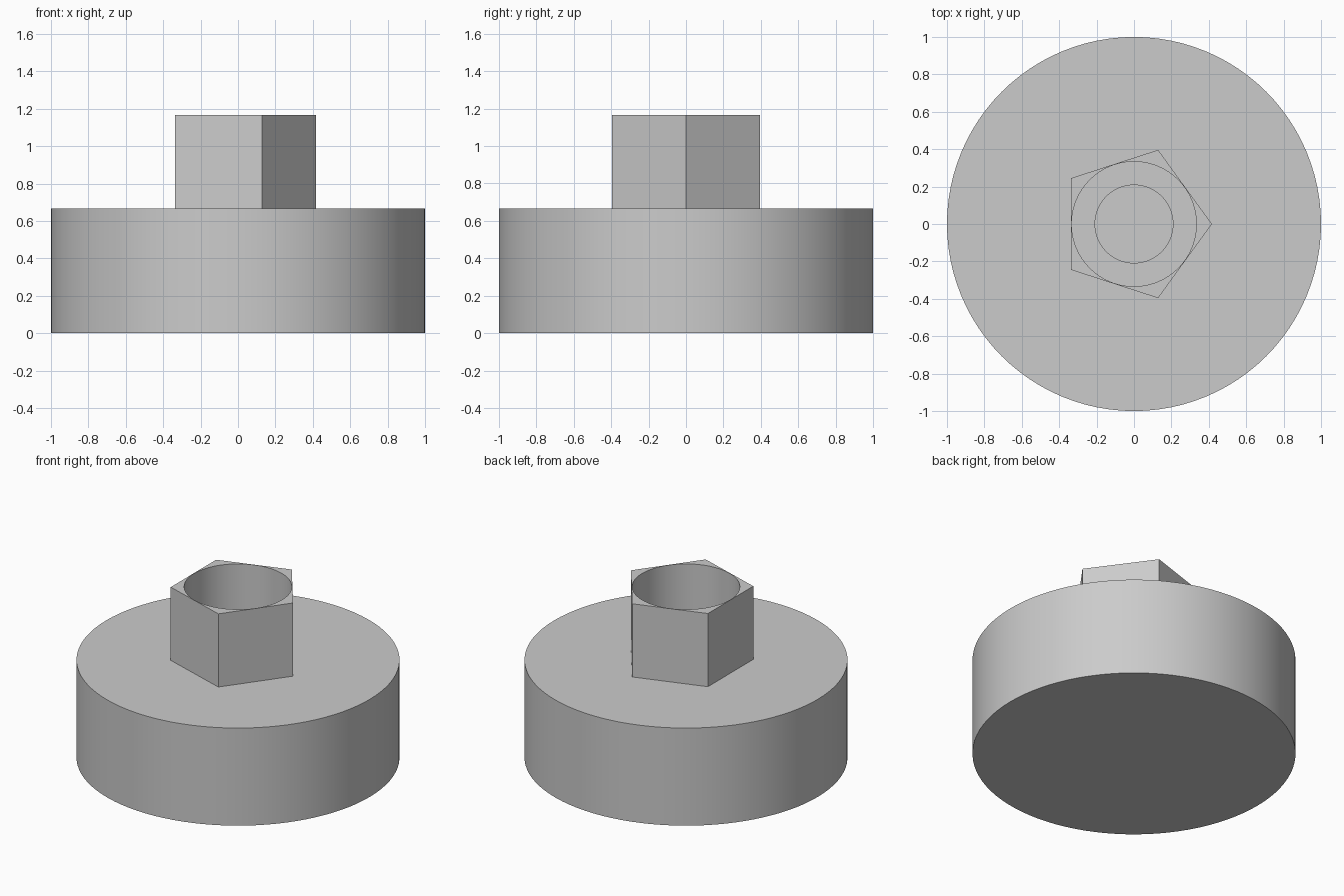
import bpy
import bmesh
import math

cube = bpy.data.objects.get("Cube")
if cube:
    bpy.data.objects.remove(cube, do_unlink=True)

grey = bpy.data.materials.new("plain grey")
grey.use_nodes = True
COLOUR = (0.6, 0.6, 0.6, 1)
grey.diffuse_color = COLOUR
grey.node_tree.nodes["Principled BSDF"].inputs["Base Color"].default_value = COLOUR

UNIT = 1 / 12                      # body radius is twelve units
BODY_TOP, HEAD_TOP = 8 * UNIT, 14 * UNIT
ROUND = 96


def prism(name, radius, bottom, top, sides=ROUND):
    """Upright prism with its first corner on +x."""
    bm = bmesh.new()
    ring = [bm.verts.new((radius * math.cos(a), radius * math.sin(a), bottom))
            for a in (math.tau * i / sides for i in range(sides))]
    base = bm.faces.new(ring)
    grown = bmesh.ops.extrude_face_region(bm, geom=[base], use_keep_orig=True)
    for v in grown["geom"]:
        if isinstance(v, bmesh.types.BMVert):
            v.co.z = top
    bmesh.ops.recalc_face_normals(bm, faces=bm.faces)
    mesh = bpy.data.meshes.new(name)
    bm.to_mesh(mesh)
    bm.free()
    mesh.materials.append(grey)
    obj = bpy.data.objects.new(name, mesh)
    bpy.context.collection.objects.link(obj)
    return obj


def cut(target, cutter):
    mod = target.modifiers.new("bore", "BOOLEAN")
    mod.operation = "DIFFERENCE"
    mod.solver = "EXACT"
    mod.object = cutter
    bpy.context.view_layer.objects.active = target
    bpy.ops.object.modifier_apply(modifier=mod.name)
    bpy.data.objects.remove(cutter, do_unlink=True)


# Round body with a narrow blind bore
body = prism("round_body", 12 * UNIT, 0, BODY_TOP)
cut(body, prism("narrow_bore", 2.5 * UNIT, 4 * UNIT, BODY_TOP + UNIT))

# Five-sided collar with a wide bore
collar = prism("pentagon_collar", 5 * UNIT, BODY_TOP, HEAD_TOP, 5)
cut(collar, prism("wide_bore", 4 * UNIT, BODY_TOP - UNIT, HEAD_TOP + UNIT))

# Smooth round walls, crisp rims
for part in (body, collar):
    bpy.ops.object.select_all(action="DESELECT")
    part.select_set(True)
    bpy.context.view_layer.objects.active = part
    bpy.ops.object.shade_smooth_by_angle(angle=math.radians(30))
